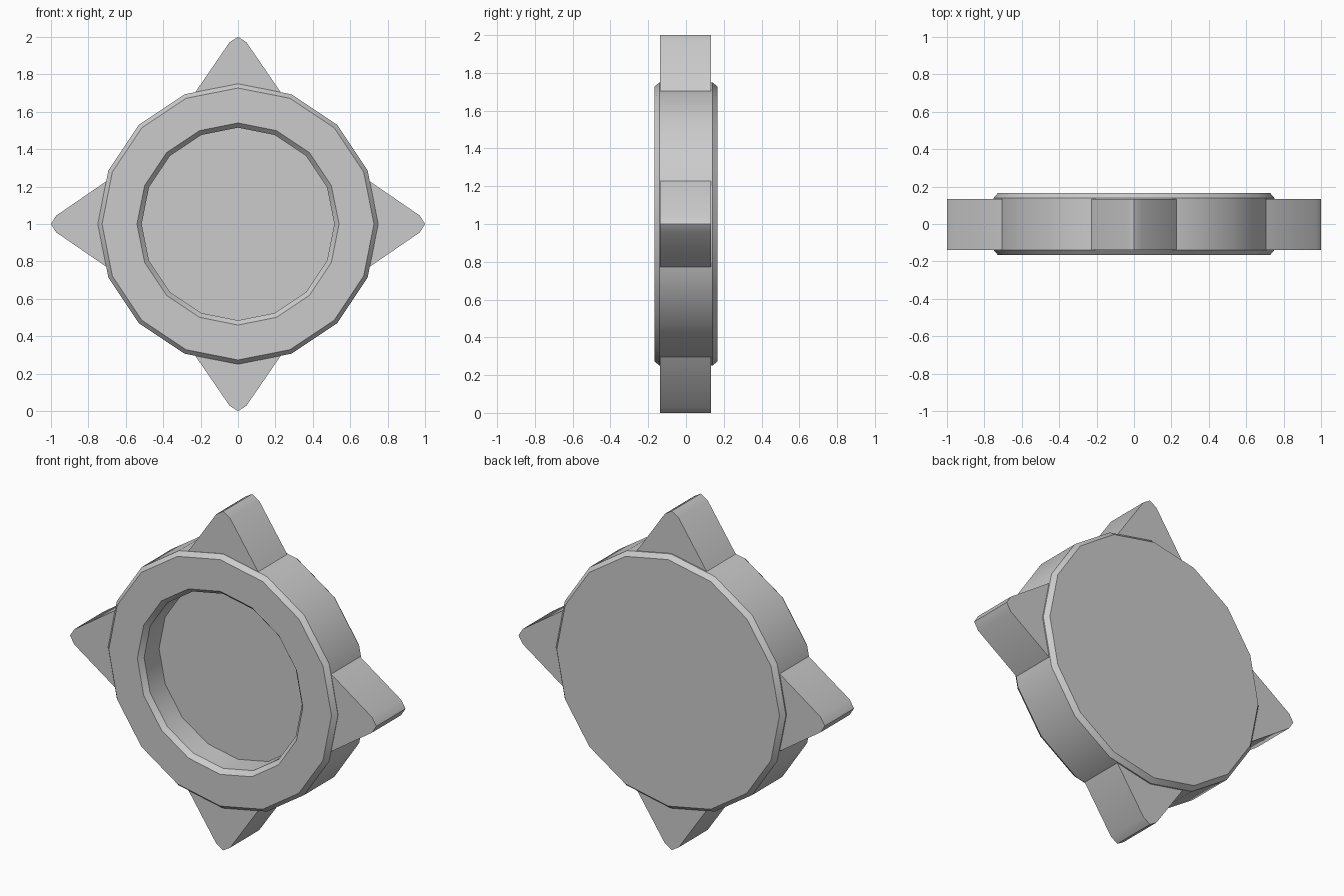
import bpy
import bmesh
from math import sin, cos, pi, radians

if "Cube" in bpy.data.objects:
    bpy.data.objects.remove(bpy.data.objects["Cube"])

SIDES = 16
CENTRE_Z = 1.0


def finish(name, bm):
    bmesh.ops.recalc_face_normals(bm, faces=bm.faces)
    mesh = bpy.data.meshes.new(name)
    bm.to_mesh(mesh)
    bm.free()
    ob = bpy.data.objects.new(name, mesh)
    bpy.context.collection.objects.link(ob)
    bpy.ops.object.select_all(action='DESELECT')
    ob.select_set(True)
    bpy.context.view_layer.objects.active = ob
    bpy.ops.object.shade_smooth_by_angle(angle=radians(30))
    return ob


def lathe(name, profile):
    """Turn (radius, y) points around the y axis and cap both ends."""
    bm = bmesh.new()
    rings = []
    for r, y in profile:
        angles = [2 * pi * i / SIDES for i in range(SIDES)]
        rings.append([bm.verts.new((r * sin(a), y, CENTRE_Z + r * cos(a))) for a in angles])
    for a, b in zip(rings, rings[1:]):
        for i in range(SIDES):
            j = (i + 1) % SIDES
            bm.faces.new((a[i], a[j], b[j], b[i]))
    bm.faces.new(rings[0])
    bm.faces.new(rings[-1])
    return finish(name, bm)


def tooth(name, angle):
    """Blunt triangular prism pointing outward at the given angle."""
    half = [(0.0, 1.0), (0.045, 0.972), (0.23, 0.702)]
    outline = half + [(-u, r) for u, r in reversed(half[1:])]
    bm = bmesh.new()
    ends = []
    for y in (-0.138, 0.133):
        ends.append([bm.verts.new((u * cos(angle) + r * sin(angle), y,
                                   CENTRE_Z - u * sin(angle) + r * cos(angle)))
                     for u, r in outline])
        bm.faces.new(ends[-1])
    n = len(outline)
    for i in range(n):
        j = (i + 1) % n
        bm.faces.new((ends[0][i], ends[0][j], ends[1][j], ends[1][i]))
    return finish(name, bm)


# Chamfered disc with a round recess in its front face
lathe("dished_disc", [
    (0.515, 0.0), (0.515, -0.14), (0.54, -0.167), (0.727, -0.167),
    (0.75, -0.14), (0.75, 0.14), (0.727, 0.167)])

# Four teeth around the rim
for k, side in enumerate(("top", "right", "bottom", "left")):
    tooth(side + "_tooth", k * pi / 2)
